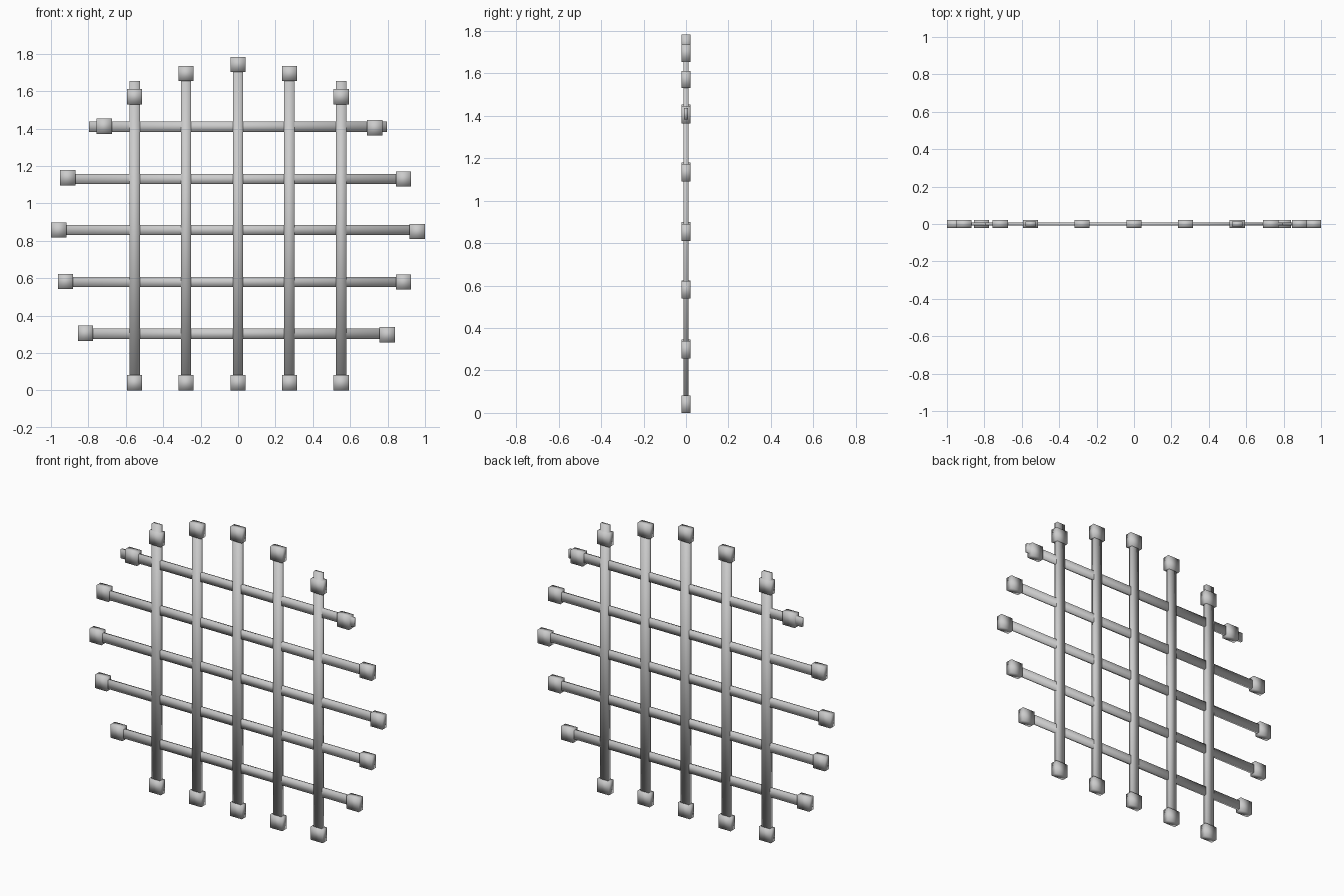
import bpy

if "Cube" in bpy.data.objects:
    bpy.data.objects.remove(bpy.data.objects["Cube"])


def block(name, x0, x1, z0, z1, depth):
    """Softly shaded box spanning x0..x1 and z0..z1, centred on y = 0."""
    bpy.ops.mesh.primitive_cube_add(size=1, location=((x0 + x1) / 2, 0, (z0 + z1) / 2))
    ob = bpy.context.object
    ob.name = name
    ob.scale = (x1 - x0, depth, z1 - z0)
    bpy.ops.object.transform_apply(location=False, rotation=False, scale=True)
    bpy.ops.object.shade_smooth()
    return ob


CAP = 0.082         # cap length and width
CAP_DEPTH = 0.042
H = CAP / 2

# Upright bars: x, bar top, centre of top cap
uprights = [
    (-0.553, 1.655, 1.571),
    (-0.278, 1.69, 1.695),
    (0.0, 1.73, 1.743),
    (0.275, 1.69, 1.695),
    (0.552, 1.655, 1.571),
]
for x, top, cap_z in uprights:
    block("upright_bar", x - 0.028, x + 0.028, 0.02, top, 0.025)
    for z in (H, cap_z):
        block("upright_cap", x - H, x + H, z - H, z + H, CAP_DEPTH)

# Cross bars: z, bar ends, then left cap centre (x, z) and right cap centre (x, z)
crossbars = [
    (1.41, -0.797, 0.797, (-0.716, 1.412), (0.732, 1.404)),
    (1.13, -0.90, 0.88, (-0.911, 1.138), (0.885, 1.131)),
    (0.858, -0.95, 0.95, (-0.959, 0.858), (0.959, 0.85)),
    (0.58, -0.90, 0.88, (-0.922, 0.583), (0.885, 0.58)),
    (0.303, -0.80, 0.79, (-0.815, 0.305), (0.798, 0.298)),
]
for z, x0, x1, left, right in crossbars:
    block("cross_bar", x0, x1, z - 0.027, z + 0.027, 0.017)
    for cx, cz in (left, right):
        block("cross_bar_cap", cx - H, cx + H, cz - H, cz + H, CAP_DEPTH)
